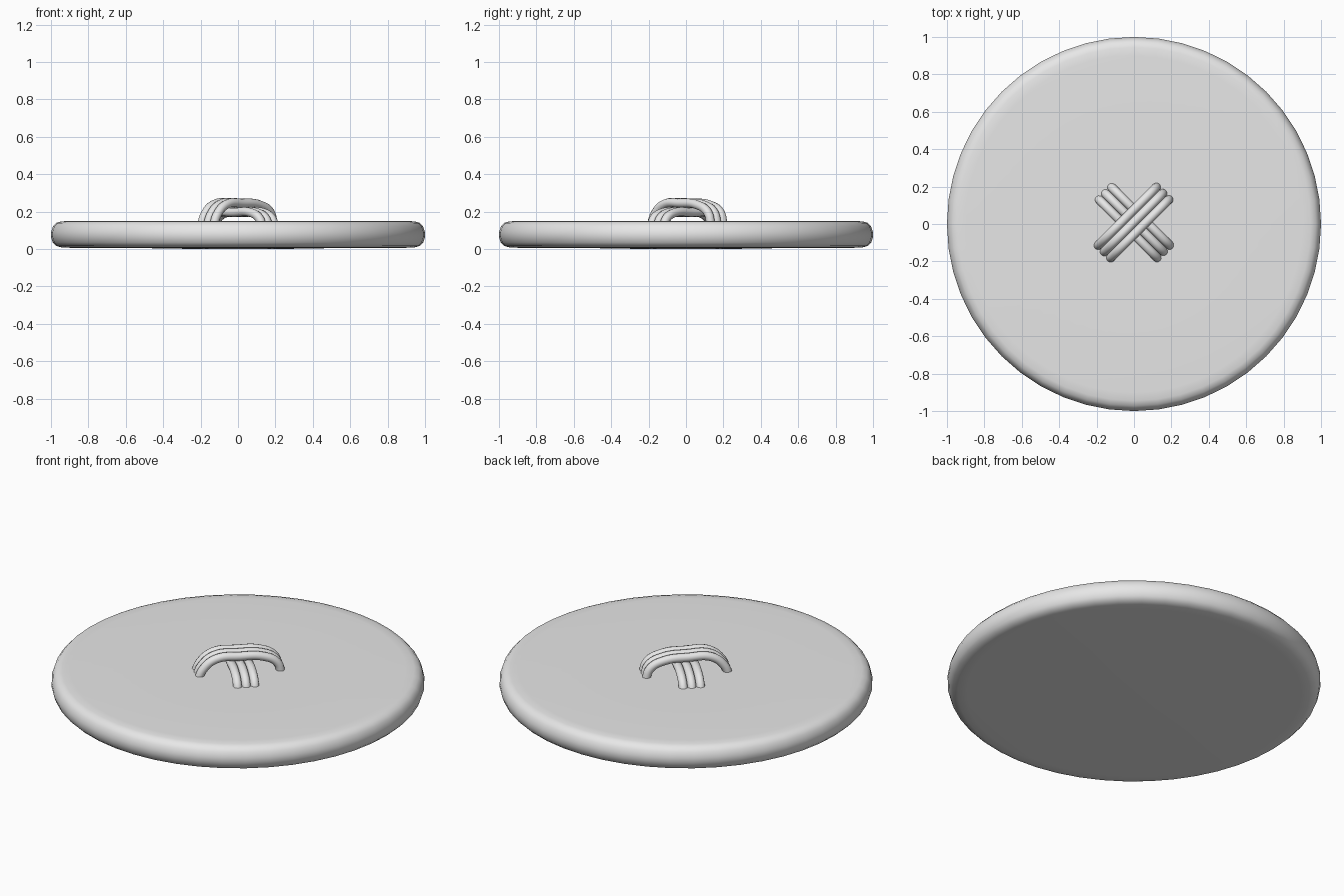
import bpy
import bmesh
from math import radians, tau
from mathutils import Matrix, Vector

cube = bpy.data.objects.get("Cube")
if cube:
    bpy.data.objects.remove(cube, do_unlink=True)

GREY = (0.8, 0.8, 0.8, 1)
grey = bpy.data.materials.new("plain grey")
grey.use_nodes = True
grey.diffuse_color = GREY
for node in grey.node_tree.nodes:
    if node.type == 'BSDF_PRINCIPLED':
        node.inputs["Base Color"].default_value = GREY


def add_object(name, data):
    obj = bpy.data.objects.new(name, data)
    bpy.context.scene.collection.objects.link(obj)
    data.materials.append(grey)
    return obj


def lathe(name, profile, sides):
    """Turn a radius/height profile around the z axis."""
    bm = bmesh.new()
    verts = [bm.verts.new((r, 0, z)) for r, z in profile]
    edges = [bm.edges.new(pair) for pair in zip(verts, verts[1:])]
    bmesh.ops.spin(bm, geom=verts + edges, cent=(0, 0, 0), axis=(0, 0, 1),
                   angle=tau, steps=sides, use_merge=True)
    bmesh.ops.remove_doubles(bm, verts=bm.verts, dist=0.0005)
    bmesh.ops.recalc_face_normals(bm, faces=bm.faces)
    for face in bm.faces:
        face.smooth = True
    mesh = bpy.data.meshes.new(name)
    bm.to_mesh(mesh)
    bm.free()
    return add_object(name, mesh)


def thread(name, arch, angle, offset):
    """Round cord following an arch, shifted sideways then turned about z."""
    curve = bpy.data.curves.new(name, 'CURVE')
    curve.dimensions = '3D'
    curve.bevel_depth = 0.024
    curve.bevel_resolution = 4
    curve.resolution_u = 6
    curve.use_fill_caps = True
    spline = curve.splines.new('BEZIER')
    spline.bezier_points.add(len(arch) - 1)
    turn = Matrix.Rotation(radians(angle), 4, 'Z')
    for point, (s, z) in zip(spline.bezier_points, arch):
        point.co = turn @ Vector((s, offset, z))
        point.handle_left_type = point.handle_right_type = 'AUTO'
    return add_object(name, curve)


# Button disc with a rounded rim and a very slightly domed underside
lathe("button_disc", [
    (0, 0.15), (0.5, 0.15), (0.9, 0.15), (0.945, 0.148), (0.972, 0.14), (0.99, 0.12),
    (1, 0.09), (1, 0.065), (0.99, 0.035), (0.972, 0.017), (0.945, 0.009),
    (0.9, 0.007), (0.5, 0.005), (0.2, 0), (0, 0)], 48)

# Two crossed bundles of three sewing threads
lower_arch = [(-0.235, 0.12), (-0.205, 0.165), (-0.14, 0.194), (0, 0.196),
              (0.14, 0.194), (0.2, 0.165), (0.225, 0.12)]
upper_arch = [(-0.225, 0.12), (-0.2, 0.18), (-0.13, 0.238), (0, 0.245),
              (0.13, 0.235), (0.205, 0.195), (0.23, 0.12)]
for bundle, arch, angle in (("lower", lower_arch, -45), ("upper", upper_arch, 45)):
    for i in (-1, 0, 1):
        thread(f"{bundle}_thread_{i + 2}", arch, angle, 0.007 + i * 0.047)
